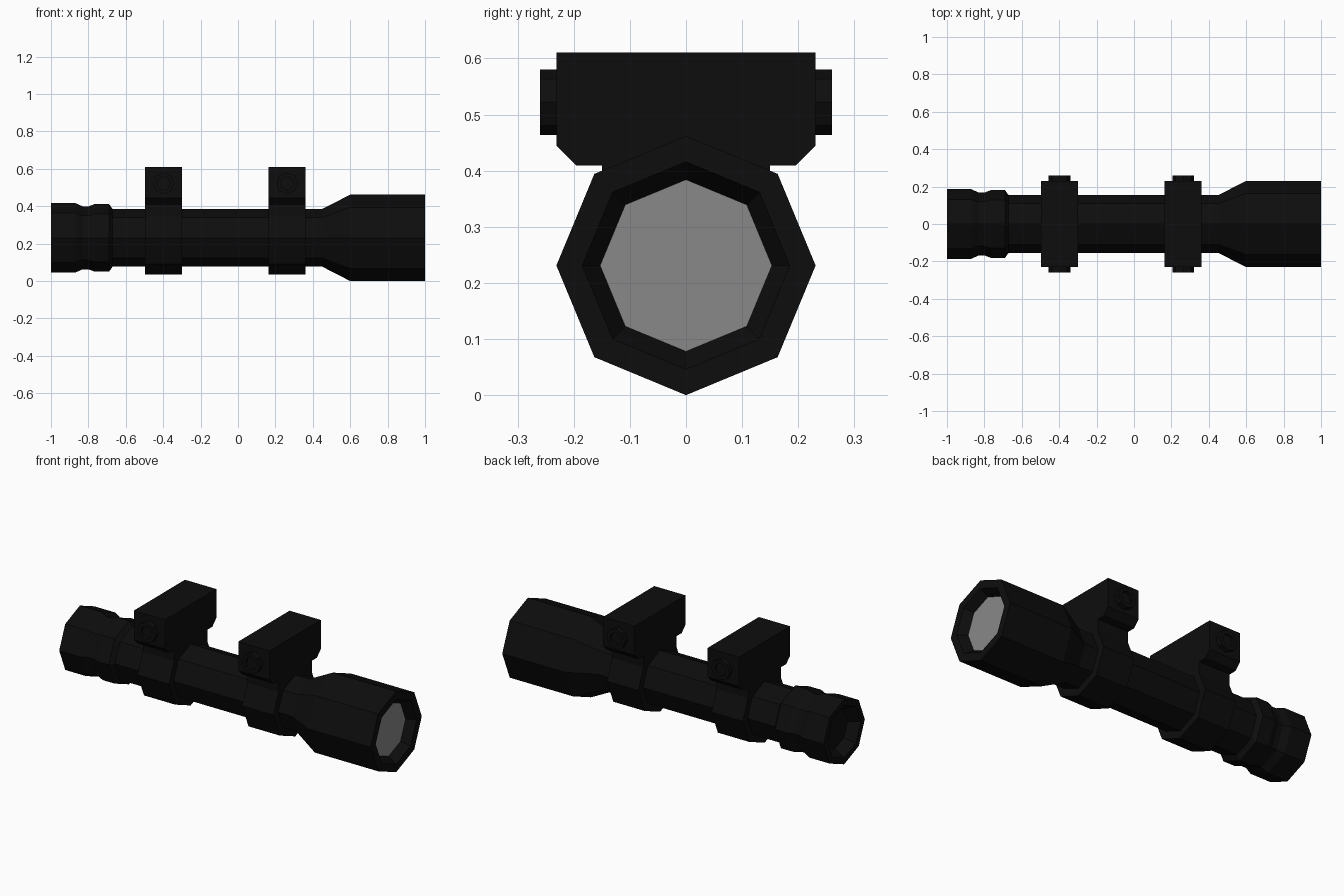
import bpy, bmesh, math
from mathutils import Matrix, Vector

cube = bpy.data.objects.get("Cube")
if cube:
    bpy.data.objects.remove(cube, do_unlink=True)

AXIS_Z = 0.231
SIDES = 8


def material(name, color, roughness):
    mat = bpy.data.materials.new(name)
    mat.use_nodes = True
    mat.diffuse_color = color
    bsdf = mat.node_tree.nodes["Principled BSDF"]
    bsdf.inputs["Base Color"].default_value = color
    bsdf.inputs["Roughness"].default_value = roughness
    return mat


black = material("matte black", (0.004, 0.004, 0.004, 1), 0.8)
grey = material("lens grey", (0.25, 0.25, 0.25, 1), 0.5)


def finish(name, bm, mat):
    bmesh.ops.recalc_face_normals(bm, faces=bm.faces)
    mesh = bpy.data.meshes.new(name)
    bm.to_mesh(mesh)
    bm.free()
    mesh.materials.append(mat)
    obj = bpy.data.objects.new(name, mesh)
    bpy.context.collection.objects.link(obj)
    return obj


def lathe(name, profile, mat, center=(0, 0, AXIS_Z), turn=0):
    """Eight-sided solid of (distance, radius) stations along x, capped at both ends."""
    bm = bmesh.new()
    loops = []
    for x, r in profile:
        angles = [2 * math.pi * k / SIDES for k in range(SIDES)]
        loops.append([bm.verts.new((x, r * math.sin(a), r * math.cos(a))) for a in angles])
    for a, b in zip(loops, loops[1:]):
        for k in range(SIDES):
            n = (k + 1) % SIDES
            bm.faces.new((a[k], a[n], b[n], b[k]))
    bm.faces.new(loops[0])
    bm.faces.new(loops[-1])
    place = Matrix.Translation(Vector(center)) @ Matrix.Rotation(turn, 4, "Z")
    bmesh.ops.transform(bm, matrix=place, verts=bm.verts)
    return finish(name, bm, mat)


def extrude_x(name, outline, x0, x1, mat):
    """Prism of a mirrored y, z half outline."""
    bm = bmesh.new()
    points = outline + [(-y, z) for y, z in reversed(outline)]
    face = bm.faces.new([bm.verts.new((x0, y, z)) for y, z in points])
    ext = bmesh.ops.extrude_face_region(bm, geom=[face])
    moved = [v for v in ext["geom"] if isinstance(v, bmesh.types.BMVert)]
    bmesh.ops.translate(bm, vec=(x1 - x0, 0, 0), verts=moved)
    return finish(name, bm, mat)


# Main body: recessed eyepiece, tube, flared objective bell with recessed mouth
lathe("scope_tube", [
    (-0.94, 0.115), (-1, 0.15), (-1, 0.186), (-0.87, 0.186), (-0.83, 0.168),
    (-0.80, 0.168), (-0.765, 0.181), (-0.69, 0.181), (-0.67, 0.154),
    (0.45, 0.154), (0.60, 0.231), (1, 0.231), (1, 0.185), (0.95, 0.153),
], black)

# Objective lens
lathe("objective_lens", [(0.945, 0.153), (0.952, 0.153)], grey)

# Two mounts: clamp ring, chamfered block with neck, and a bolt on each side
block = [(0.15, 0.33), (0.15, 0.409), (0.195, 0.409), (0.231, 0.445), (0.231, 0.611)]
for label, x in (("rear", -0.398), ("front", 0.263)):
    half = 0.099
    lathe(label + "_ring", [(x - half, 0.197), (x + half, 0.197)], black)
    extrude_x(label + "_mount_block", block, x - half, x + half, black)
    for side, sign in (("left", 1), ("right", -1)):
        lathe(f"{label}_bolt_{side}", [
            (0.2, 0.058), (0.26, 0.058), (0.26, 0.036), (0.245, 0.036),
        ], black, center=(x, 0, 0.522), turn=sign * math.pi / 2)
